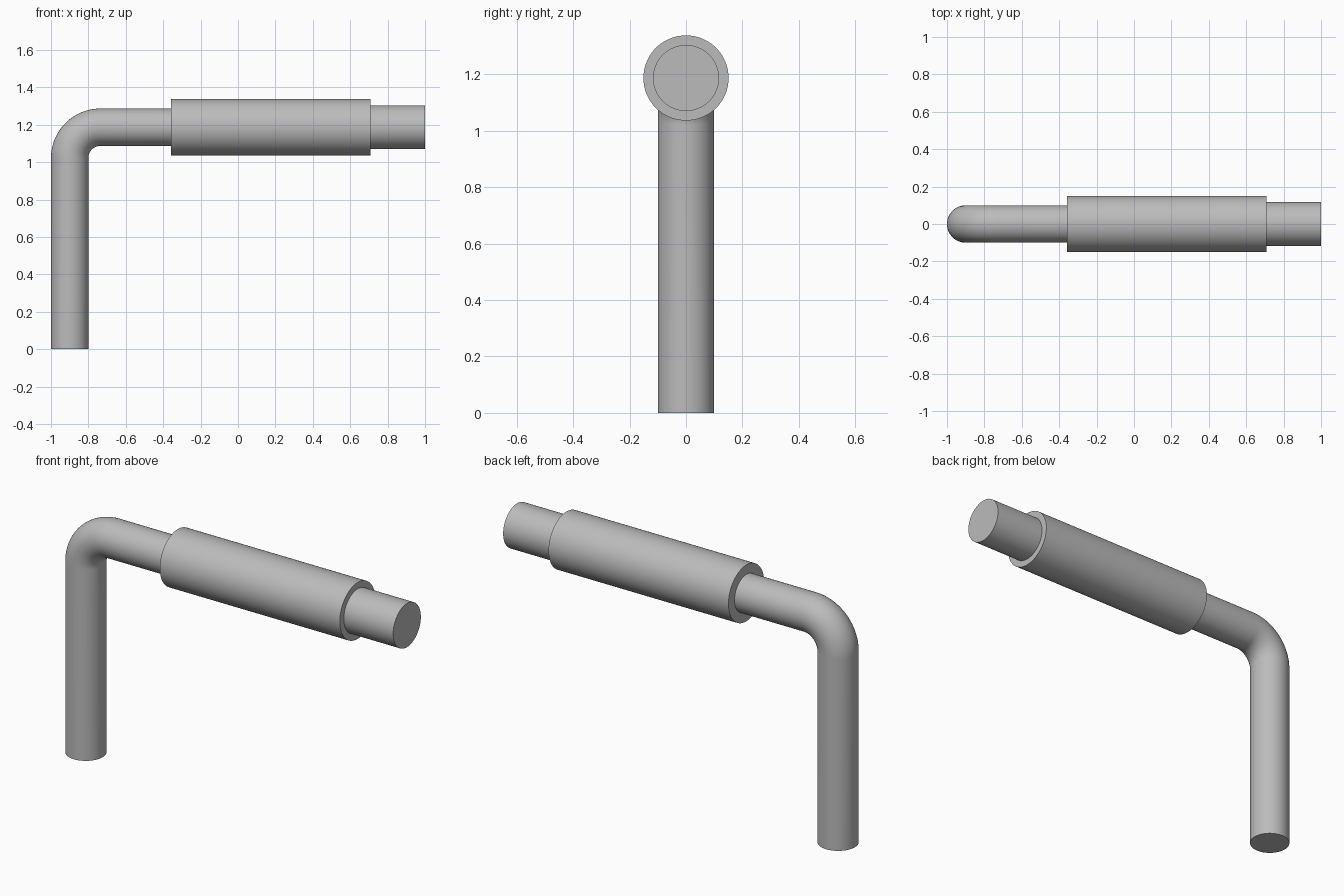
import bpy, bmesh, math
from mathutils import Matrix, Vector

cube = bpy.data.objects.get("Cube")
if cube:
    bpy.data.objects.remove(cube)

SIDES = 64
AXIS_Z = 1.187

grey = bpy.data.materials.new("plain grey")
grey.use_nodes = True
colour = (0.5, 0.5, 0.5, 1)
grey.diffuse_color = colour
grey.node_tree.nodes["Principled BSDF"].inputs["Base Color"].default_value = colour


def finish(name, bm):
    bmesh.ops.recalc_face_normals(bm, faces=bm.faces)
    mesh = bpy.data.meshes.new(name)
    bm.to_mesh(mesh)
    bm.free()
    mesh.materials.append(grey)
    obj = bpy.data.objects.new(name, mesh)
    bpy.context.collection.objects.link(obj)
    bpy.ops.object.select_all(action="DESELECT")
    obj.select_set(True)
    bpy.context.view_layer.objects.active = obj
    bpy.ops.object.shade_smooth_by_angle(angle=math.radians(35))


def rod(name, x0, x1, radius):
    """Capped cylinder lying along x."""
    bm = bmesh.new()
    place = Matrix.Translation(((x0 + x1) / 2, 0, AXIS_Z)) @ Matrix.Rotation(math.pi / 2, 4, "Y")
    bmesh.ops.create_cone(bm, cap_ends=True, segments=SIDES, radius1=radius,
                          radius2=radius, depth=x1 - x0, matrix=place)
    finish(name, bm)


def bent_tube(name, foot_x, end_x, radius, bend, steps=24):
    """Round bar rising from the floor and turning towards +x."""
    path = [(Vector((foot_x, 0, 0)), 0)]
    for i in range(steps + 1):
        a = math.pi / 2 * i / steps
        path.append((Vector((foot_x + bend * (1 - math.cos(a)), 0,
                             AXIS_Z - bend * (1 - math.sin(a)))), a))
    path.append((Vector((end_x, 0, AXIS_Z)), math.pi / 2))

    bm = bmesh.new()
    rings = []
    for centre, a in path:
        across = Vector((math.cos(a), 0, -math.sin(a)))
        ring = []
        for k in range(SIDES):
            t = math.tau * k / SIDES
            offset = across * math.cos(t) + Vector((0, math.sin(t), 0))
            ring.append(bm.verts.new(centre + radius * offset))
        rings.append(ring)
    for low, high in zip(rings, rings[1:]):
        for k in range(SIDES):
            n = (k + 1) % SIDES
            bm.faces.new((low[k], low[n], high[n], high[k]))
    bm.faces.new(rings[0])
    bm.faces.new(rings[-1])
    finish(name, bm)


# Bent bar, thick sleeve and end tip
bent_tube("bent_bar", -0.9, -0.35, 0.1, 0.165)
rod("sleeve", -0.357, 0.708, 0.151)
rod("end_tip", 0.70, 1.0, 0.117)
